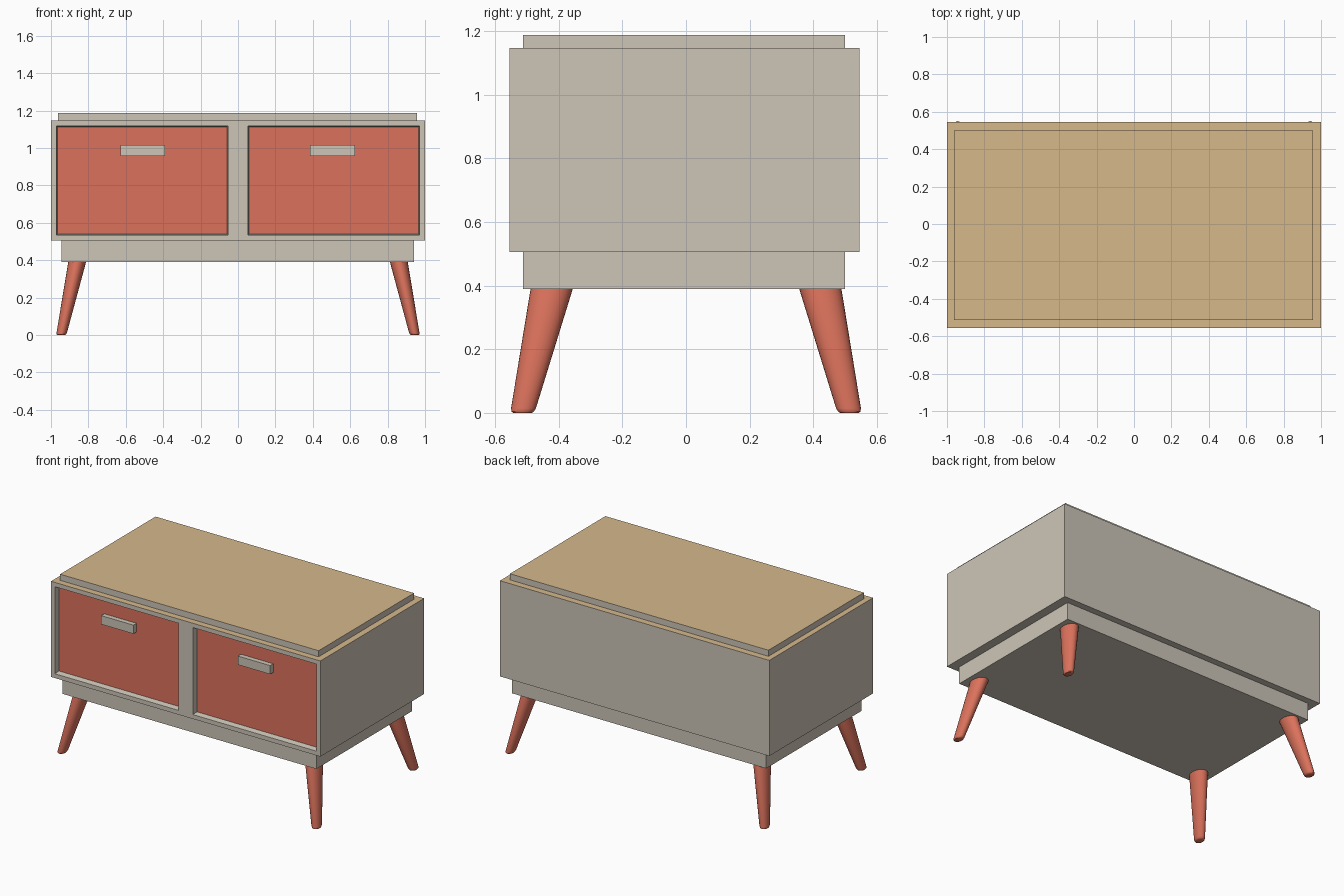
import bpy, bmesh, math
from mathutils import Vector

cube = bpy.data.objects.get("Cube")
if cube:
    bpy.data.objects.remove(cube, do_unlink=True)


def make_material(name, rgb):
    mat = bpy.data.materials.new(name)
    mat.use_nodes = True
    mat.diffuse_color = (*rgb, 1)
    mat.node_tree.nodes["Principled BSDF"].inputs["Base Color"].default_value = (*rgb, 1)
    return mat


grey = make_material("warm grey", (0.61, 0.56, 0.475))
tan = make_material("tan wood", (0.67, 0.48, 0.26))
red = make_material("coral red", (0.71, 0.168, 0.107))


def make_object(name, bm, materials):
    mesh = bpy.data.meshes.new(name)
    bmesh.ops.recalc_face_normals(bm, faces=bm.faces)
    bm.to_mesh(mesh)
    bm.free()
    for mat in materials:
        mesh.materials.append(mat)
    obj = bpy.data.objects.new(name, mesh)
    bpy.context.collection.objects.link(obj)
    return obj


def box_mesh(low, high):
    low, high = Vector(low), Vector(high)
    bm = bmesh.new()
    bmesh.ops.create_cube(bm, size=1)
    for v in bm.verts:
        v.co = (low + high) / 2 + v.co * (high - low)
    bm.normal_update()
    return bm


def paint_top(bm, height):
    for f in bm.faces:
        if f.calc_center_median().z > height - 0.001:
            f.material_index = 1


# Plinth under the cabinet
make_object("plinth", box_mesh((-0.945, -0.512, 0.39), (0.94, 0.5, 0.505)), [grey])

# Raised top panel, tan on its upper face
bm = box_mesh((-0.962, -0.512, 1.147), (0.957, 0.5, 1.188))
paint_top(bm, 1.188)
make_object("top_panel", bm, [grey, tan])

# Cabinet with two slightly tapered drawer recesses
bm = box_mesh((-1, -0.555, 0.505), (1, 0.545, 1.147))
paint_top(bm, 1.147)
bmesh.ops.bisect_plane(bm, geom=bm.verts[:] + bm.edges[:] + bm.faces[:],
                       plane_co=(0, 0, 0), plane_no=(1, 0, 0))
bm.normal_update()
fronts = [f for f in bm.faces if f.normal.y < -0.9]
bmesh.ops.inset_individual(bm, faces=fronts, thickness=0.041)
for f in fronts:
    for v in f.verts:
        if abs(v.co.x) < 0.1:
            v.co.x = math.copysign(0.053, v.co.x)
bmesh.ops.inset_individual(bm, faces=fronts, thickness=0.01, depth=-0.035)
for f in fronts:
    f.material_index = 2
make_object("cabinet", bm, [grey, tan, red])

# Drawer handles
for side, x in (("right", -0.509), ("left", 0.506)):
    make_object(side + "_handle",
                box_mesh((x - 0.12, -0.553, 0.957), (x + 0.12, -0.518, 1.015)), [grey])


# Splayed tapering legs with an oval section and a softened foot
def make_leg(name, sx, sy, sides=24):
    bm = bmesh.new()
    rings = []
    for z, width in ((0, 0.75), (0.004, 0.9), (0.014, 1.0), (0.4, 1.72)):
        t = z / 0.39
        cx, cy = sx * (0.945 - 0.085 * t), sy * (0.514 - 0.092 * t)
        rings.append([bm.verts.new((cx + 0.028 * width * math.cos(a),
                                    cy + 0.039 * width * math.sin(a), z))
                      for a in (math.tau * i / sides for i in range(sides))])
    for lower, upper in zip(rings, rings[1:]):
        for i in range(sides):
            j = (i + 1) % sides
            bm.faces.new((lower[i], lower[j], upper[j], upper[i]))
    bm.faces.new(rings[0])
    bm.faces.new(rings[-1])
    leg = make_object(name, bm, [red])
    bpy.ops.object.select_all(action="DESELECT")
    leg.select_set(True)
    bpy.context.view_layer.objects.active = leg
    bpy.ops.object.shade_smooth_by_angle(angle=math.radians(40))


for front, sy in (("front", -1), ("back", 1)):
    for side, sx in (("right", -1), ("left", 1)):
        make_leg(f"{front}_{side}_leg", sx, sy)
